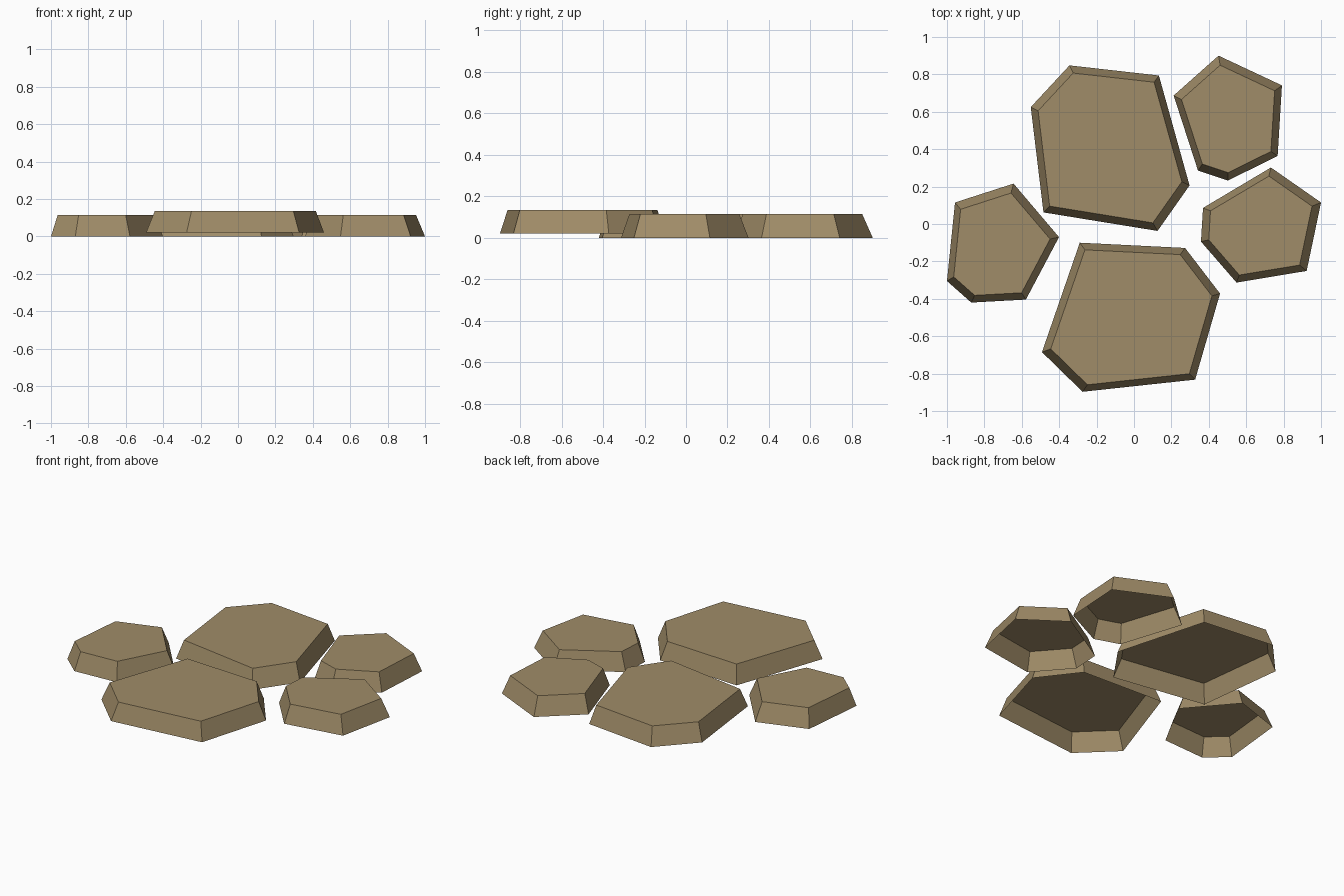
import bpy, bmesh

if "Cube" in bpy.data.objects:
    bpy.data.objects.remove(bpy.data.objects["Cube"])

stone_mat = bpy.data.materials.new("tan stone")
stone_mat.diffuse_color = (0.35, 0.262, 0.138, 1)
stone_mat.use_nodes = True
stone_mat.node_tree.nodes["Principled BSDF"].inputs["Base Color"].default_value = stone_mat.diffuse_color

HEIGHT = 0.115


def paving_stone(name, outline, base_z, top_scale):
    """Flat slab with an open underside; top is the outline shrunk to its centre."""
    cx = sum(p[0] for p in outline) / len(outline)
    cy = sum(p[1] for p in outline) / len(outline)
    bm = bmesh.new()
    low = [bm.verts.new((x, y, base_z)) for x, y in outline]
    high = [bm.verts.new((cx + (x - cx) * top_scale, cy + (y - cy) * top_scale,
                          base_z + HEIGHT)) for x, y in outline]
    # outlines run clockwise, so the top is reversed to face up
    bm.faces.new(high[::-1])
    n = len(outline)
    for i in range(n):
        j = (i + 1) % n
        bm.faces.new((low[j], low[i], high[i], high[j]))
    mesh = bpy.data.meshes.new(name)
    bm.to_mesh(mesh)
    bm.free()
    mesh.materials.append(stone_mat)
    bpy.context.collection.objects.link(bpy.data.objects.new(name, mesh))


# two large stones
paving_stone("large_stone_back",
             [(-.345, .848), (.133, .794), (.297, .206), (.126, -.037),
              (-.484, .062), (-.552, .625)], 0.0, 0.905)
paving_stone("large_stone_front",
             [(-.29, -.10), (.273, -.128), (.46, -.372), (.327, -.832),
              (-.275, -.897), (-.492, -.685)], 0.02, 0.905)

# three small stones
paving_stone("small_stone_back_right",
             [(.452, .90), (.791, .741), (.768, .364), (.502, .232),
              (.342, .286), (.212, .687)], 0.0, 0.86)
paving_stone("small_stone_right",
             [(.732, .302), (1.0, .115), (.923, -.251), (.548, -.313),
              (.358, -.094), (.369, .086)], 0.0, 0.86)
paving_stone("small_stone_left",
             [(-.644, .216), (-.401, -.07), (-.578, -.404), (-.87, -.42),
              (-1.0, -.305), (-.957, .115)], 0.0, 0.86)
